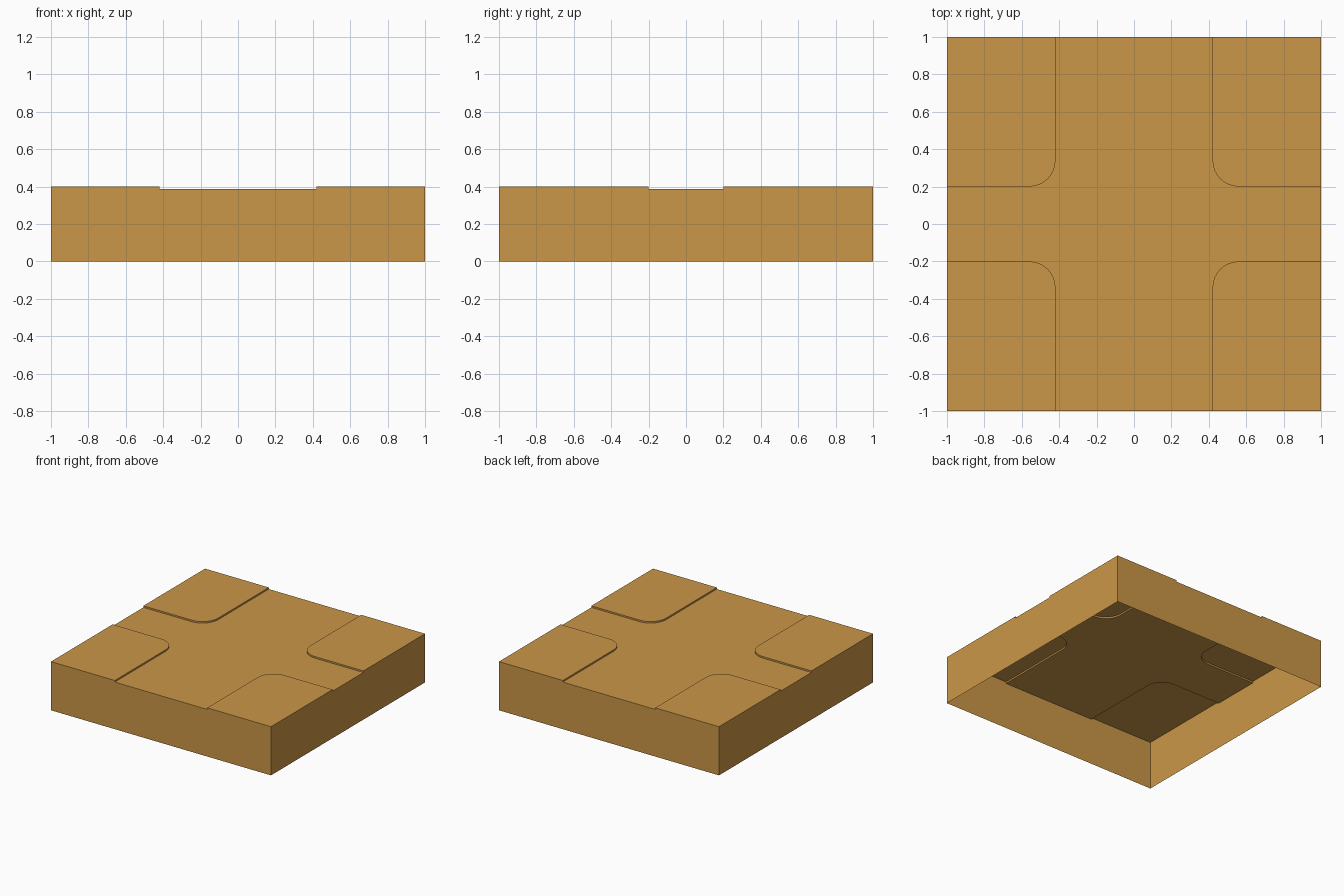
import bpy, bmesh
from math import sin, cos, pi

if "Cube" in bpy.data.objects:
    bpy.data.objects.remove(bpy.data.objects["Cube"])

TOP, ROAD = 0.40, 0.387     # pavement and road heights
RX, RY = 0.42, 0.20         # half widths of the two crossing roads
R, SEG = 0.14, 8            # kerb corner radius and its segments

bm = bmesh.new()


def face(points):
    bm.faces.new([bm.verts.new(p) for p in points])


# Kerb line of one quarter, from the right edge round to the back edge
kerb = [(1, RY)]
for i in range(SEG + 1):
    a = pi / 2 * i / SEG
    kerb.append((RX + R - R * sin(a), RY + R - R * cos(a)))
kerb.append((RX, 1))

# Four mirrored pavement corners with their kerb steps
road = []
for sx, sy in ((1, 1), (-1, 1), (-1, -1), (1, -1)):
    line = [(sx * x, sy * y) for x, y in kerb]
    if sx * sy < 0:
        line.reverse()
    face([(sx, sy, TOP)] + [(x, y, TOP) for x, y in line])
    for (ax, ay), (bx, by) in zip(line, line[1:]):
        face([(ax, ay, ROAD), (bx, by, ROAD), (bx, by, TOP), (ax, ay, TOP)])
    road += [(x, y, ROAD) for x, y in line]

# Sunken crossroads surface
face(road)


# Side walls with a notch where the road meets the edge; the bottom is open
def wall(place, w):
    prof = [(-1, 0), (1, 0), (1, TOP), (w, TOP), (w, ROAD),
            (-w, ROAD), (-w, TOP), (-1, TOP)]
    face([place(u, z) for u, z in prof])


for s in (1, -1):
    wall(lambda u, z: (-s * u, s, z), RX)
    wall(lambda u, z: (s, s * u, z), RY)

bmesh.ops.remove_doubles(bm, verts=bm.verts, dist=1e-4)
bmesh.ops.recalc_face_normals(bm, faces=bm.faces)
if max(bm.faces, key=lambda f: f.calc_area()).normal.z < 0:
    bmesh.ops.reverse_faces(bm, faces=bm.faces)

mesh = bpy.data.meshes.new("crossroads_tile")
bm.to_mesh(mesh)
bm.free()
tile = bpy.data.objects.new("crossroads_tile", mesh)
bpy.context.collection.objects.link(tile)

mat = bpy.data.materials.new("ochre")
mat.diffuse_color = (0.60, 0.31, 0.065, 1)
mat.use_nodes = True
mat.node_tree.nodes["Principled BSDF"].inputs["Base Color"].default_value = mat.diffuse_color
mesh.materials.append(mat)
